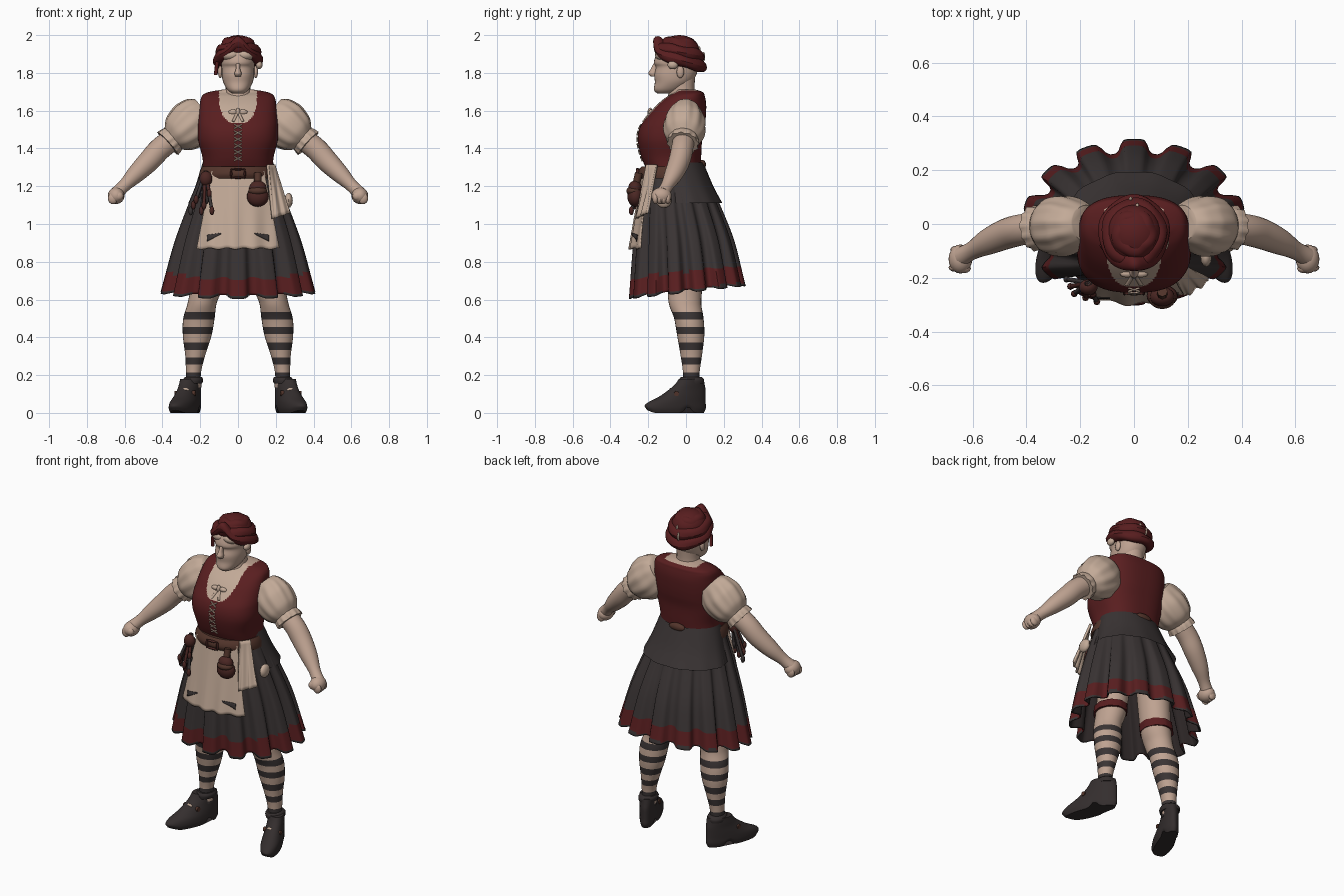
import bpy, bmesh, math
from math import sin, cos, pi, exp
from mathutils import Vector, Matrix

if "Cube" in bpy.data.objects:
    bpy.data.objects.remove(bpy.data.objects["Cube"])


def material(name, *rgb):
    m = bpy.data.materials.new(name)
    m.use_nodes = True
    m.diffuse_color = (*rgb, 1)
    m.node_tree.nodes["Principled BSDF"].inputs["Base Color"].default_value = (*rgb, 1)
    return m


SKIN = material("skin", .52, .365, .285)
LINEN = material("linen", .54, .40, .31)
RED = material("dark red cloth", .10, .013, .014)
DARK = material("charcoal cloth", .042, .034, .034)
LINING = material("dark lining", .024, .018, .018)
SHOE = material("shoe leather", .034, .027, .027)
BROWN = material("brown leather", .085, .035, .024)
MAROON = material("maroon leather", .07, .02, .017)


def finish(name, bm, mats, rule=None, thick=0):
    bmesh.ops.recalc_face_normals(bm, faces=bm.faces)
    if rule:
        for f in bm.faces:
            f.material_index = rule(f.calc_center_median())
    me = bpy.data.meshes.new(name)
    bm.to_mesh(me)
    bm.free()
    for m in mats:
        me.materials.append(m)
    me.shade_smooth()
    me.set_sharp_from_angle(angle=math.radians(50))
    ob = bpy.data.objects.new(name, me)
    bpy.context.collection.objects.link(ob)
    if thick:
        ob.modifiers.new("thickness", "SOLIDIFY").thickness = thick
    return ob


def surface(name, f, nu, nv, mats, rule=None, closed=True, caps=False, thick=0):
    """Grid of points f(u, v); u wraps round when closed."""
    bm = bmesh.new()
    du = nu if closed else nu - 1
    g = [[bm.verts.new(f(i / du, j / (nv - 1))) for i in range(nu)] for j in range(nv)]
    for j in range(nv - 1):
        for i in range(du):
            k = (i + 1) % nu
            bm.faces.new((g[j][i], g[j][k], g[j + 1][k], g[j + 1][i]))
    if caps:
        bm.faces.new(g[0])
        bm.faces.new(g[-1])
    return finish(name, bm, mats, rule, thick)


def spline(rows, t):
    t = min(max(t, 0), 1) * (len(rows) - 1)
    i = min(int(t), len(rows) - 2)
    t -= i
    a, b, c, d = (rows[min(max(k, 0), len(rows) - 1)] for k in range(i - 1, i + 3))
    return [q + .5 * t * (r - p + t * (2 * p - 5 * q + 4 * r - s + t * (3 * (q - r) + s - p)))
            for p, q, r, s in zip(a, b, c, d)]


def loft(name, rows, mats, nu=24, nv=20, rule=None, warp=None, flat=True, caps=True, square=1):
    """Rows are (x, y, z, radius, depth radius); flat keeps the rings level."""
    def f(u, v):
        x, y, z, rx, ry = spline(rows, v)
        a = 2 * pi * u
        ca, sa = (math.copysign(abs(k) ** square, k) for k in (cos(a), sin(a)))
        c = Vector((x, y, z))
        U, V = Vector((1, 0, 0)), Vector((0, 1, 0))
        if not flat:
            t = (Vector(spline(rows, v + .01)[:3]) - Vector(spline(rows, v - .01)[:3])).normalized()
            U = V.cross(t).normalized()
            V = t.cross(U)
        k = warp(a, v) if warp else 1
        return c + (U * rx * ca + V * ry * sa) * k
    return surface(name, f, nu, nv, mats, rule, caps=caps)


def ball(name, loc, size, mat, n=20):
    bm = bmesh.new()
    bmesh.ops.create_uvsphere(bm, u_segments=n, v_segments=n // 2 + 2, radius=1,
                              matrix=Matrix.Translation(loc) @ Matrix.Diagonal((*size, 1)))
    return finish(name, bm, [mat])


def rod(name, a, b, r, mat):
    return loft(name, [(*a, r, r), (*b, r, r)], [mat], 8, 3, flat=False)


def ring(z, hx, front, back):
    return (0, (front + back) / 2, z, hx, (back - front) / 2)


# Bodice with scooped neckline
bodice = [ring(1.27, .185, -.20, .075), ring(1.35, .188, -.235, .08), ring(1.44, .21, -.255, .085),
          ring(1.51, .213, -.245, .098), ring(1.57, .21, -.205, .105), ring(1.63, .203, -.155, .107),
          ring(1.675, .192, -.10, .10), ring(1.697, .16, -.06, .09), ring(1.712, .08, -.05, .05)]


def neckline(c):
    if c.z > 1.704 and abs(c.x) < .11:
        return 1
    scoop = 1.535 + .1 * (abs(c.x) / .1) ** 4
    return 2 if c.y < 0 and abs(c.x) < .1 and c.z > scoop else 0


loft("bodice", bodice, [RED, SKIN, LINEN], 180, 140, neckline, square=.78)


def chest(z):
    row = min((spline(bodice, i / 60) for i in range(61)), key=lambda r: abs(r[2] - z))
    return row[1] - row[4]


# Lacing and bow
for i in range(6):
    z = 1.335 + i * .034
    for s in (1, -1):
        rod("bodice_lace", (-.02 * s, chest(z) - .004, z), (.02 * s, chest(z + .022) - .004, z + .022), .004, LINEN)
for s in (1, -1):
    ball("bow_loop", (.026 * s, -.185, 1.592), (.026, .014, .014), LINEN, 12)
    rod("bow_tail", (.005 * s, -.19, 1.585), (.026 * s, -.225, 1.54), .008, LINEN)
ball("bow_knot", (0, -.19, 1.592), (.012, .014, .024), LINEN, 10)

# Neck and head
loft("neck", [ring(1.66, .085, -.10, .06), ring(1.71, .066, -.09, .045), ring(1.79, .066, -.09, .05)], [SKIN])
loft("head", [ring(1.69, .03, -.15, -.08), ring(1.71, .056, -.17, -.02), ring(1.75, .078, -.165, .03),
              ring(1.79, .086, -.168, .055), ring(1.83, .087, -.16, .065), ring(1.86, .09, -.17, .07),
              ring(1.93, .08, -.14, .06), ring(1.965, .03, -.08, .0)], [SKIN], 32, 32, square=.92)
loft("nose", [ring(1.78, .014, -.185, -.15), ring(1.797, .019, -.2, -.15), ring(1.82, .012, -.187, -.15),
              ring(1.85, .01, -.172, -.15)], [SKIN], 16, 12)
for s in (1, -1):
    ball("ear", (.094 * s, -.03, 1.805), (.012, .02, .033), SKIN, 12)
    ball("hair_lock", (.036 * s, -.113, 1.895), (.055, .052, .034), LINEN, 16)

# Head scarf made of wrapped rolls
ball("scarf_crown", (0, -.036, 1.917), (.1, .108, .083), RED, 28)
for n, (R, z, r, tilt) in enumerate([(.099, 1.868, .034, .27), (.086, 1.91, .036, .17), (.052, 1.952, .035, .06)]):
    def roll(u, v):
        a, b = 2 * pi * u, 2 * pi * v
        q = r * (1 + .08 * sin(5 * a + 2 * b + n))
        x, y = (R + q * cos(b)) * cos(a), (R * 1.1 + q * cos(b)) * sin(a)
        arch = .06 * exp(-(x / .05) ** 2) if y < 0 and n == 0 else 0
        return Vector((x, y - .034, z + q * sin(b) - tilt * y + arch))
    surface("scarf_roll", roll, 56, 14, [RED])
ball("scarf_knot", (.112, -.07, 1.842), (.018, .028, .022), LINEN, 12)
rod("scarf_tail", (-.11, -.09, 1.86), (-.118, -.08, 1.79), .01, RED)
for x, z, h in ((-.012, 1.885, .026), (.012, 1.925, .016)):
    ball("scarf_gap_hair", (x, .092 - (z - 1.885) * .6, z), (.007, .01, h), LINEN, 10)

# Pleated skirt with a red hem band and dark inside
skirt = [ring(1.31, .183, -.212, .08), ring(1.2, .222, -.235, .13), ring(1.1, .258, -.248, .172),
         ring(.9, .322, -.264, .24), ring(.645, .38, -.276, .29)]


def pleat(u, v):
    x, y, z, rx, ry = spline(skirt, v)
    a = 2 * pi * u
    wave = math.tanh(2.2 * (cos(14 * a + pi) + .35))
    k = 1 + (.005 + .09 * v ** 1.3) * wave
    p = Vector((x + rx * k * cos(a), y + ry * k * sin(a), z))
    p.z += v ** 3 * (.11 * p.y - .008 * wave)
    return p


def hem(c):
    h = c.z - .11 * c.y
    return 1 if .656 < h < .748 else 0


cloth = surface("skirt", pleat, 196, 50, [DARK, RED, LINING, LINING], hem, thick=.008)
cloth.modifiers["thickness"].material_offset = 2
loft("skirt_overlay", [ring(1.325, .187, -.19, .092), ring(1.2, .226, -.19, .146), ring(1.11, .262, -.19, .195)],
     [DARK], 48, 12, caps=False, warp=lambda a, v: 1 + .015 * v * sin(11 * a))
ball("back_waist_patch", (0, .086, 1.315), (.055, .02, .024), BROWN, 14)

# Apron with torn holes
def apron_point(x, z):
    v = (1.28 - z) / .41
    return Vector((x, -.232 - .068 * v + 1.25 * x * x + .006 * v * sin(x * 55), z))


surface("apron", lambda u, v: apron_point((2 * u - 1) * (.14 + .08 * v),
        1.28 - .41 * v - .004 * v * sin(u * 30)), 40, 24, [LINEN], closed=False, thick=.008)
for s in (1, -1):
    def tear(u, v):
        x = (.09 + .075 * u) * s
        p = apron_point(x, .95 - .025 * u + (v - .5) * .034 * (.2 + .8 * u))
        return p + Vector((0, -.006, 0))
    surface("apron_tear", tear, 8, 4, [DARK], closed=False, thick=.004)

# Hanging cloth and side patch
surface("hanging_cloth", lambda u, v: Vector((.162 + .025 * v + (.035 + .055 * v) * u,
        -.212 - .06 * v + .055 * u + .007 * v * sin(u * 14 + v), 1.315 - .285 * v + .03 * u * v)),
        24, 14, [LINEN], closed=False, thick=.014)
ball("skirt_patch", (.268, -.118, 1.125), (.022, .042, .04), LINEN, 12)

# Belt, buckle, pouch
loft("belt", [ring(1.24, .208, -.246, .09), ring(1.262, .206, -.256, .09), ring(1.285, .2, -.25, .085),
              ring(1.305, .19, -.235, .08)], [BROWN], 48, 10)
for x, z, w, h in [(0, 1.29, .04, .006), (0, 1.245, .04, .006), (-.036, 1.267, .006, .028), (.036, 1.267, .006, .028)]:
    ball("buckle_bar", (x, -.256, z), (w, .01, h), MAROON, 10)
ball("pouch", (.105, -.268, 1.145), (.058, .042, .054), MAROON)
ball("pouch_neck", (.105, -.27, 1.19), (.046, .036, .04), MAROON)
ball("pouch_flap", (.105, -.276, 1.175), (.05, .04, .026), BROWN)
rod("pouch_strap", (.105, -.25, 1.27), (.105, -.27, 1.18), .02, BROWN)

# Bundle of hanging herbs
for i in range(9):
    x = -.25 + .014 * i
    tip = (x, -.205 - .022 * (i % 3) - .005 * i, 1.07 + .03 * (i * 5 % 4))
    rod("herb_stem", (-.165 - .004 * (i % 3), -.22, 1.28), tip, .009, MAROON if i % 2 else DARK)
    ball("herb_tip", tip, (.013, .013, .024), MAROON if i % 3 else DARK, 8)
ball("herb_knot", (-.17, -.235, 1.24), (.035, .03, .04), MAROON, 14)


def stripes(c):
    return 1 if c.z < .535 and ((.535 - c.z) / .08) % 1 < .5 else 0


for s, side in ((1, "left"), (-1, "right")):
    def rows(*data):
        return [(x * s, y, z, a, b) for x, y, z, a, b in data]

    # Puffed sleeve with frilled cuff
    loft(side + "_sleeve", rows((.175, 0, 1.595, .085, .07), (.205, -.002, 1.57, .115, .09), (.25, -.006, 1.527, .127, .11),
         (.31, -.01, 1.478, .108, .104), (.345, -.012, 1.45, .07, .075)), [LINEN], 64, 22, flat=False,
         warp=lambda a, v: 1 + .03 * sin(11 * a) * sin(pi * v))
    loft(side + "_cuff", rows((.338, -.012, 1.456, .07, .074), (.352, -.014, 1.444, .076, .08),
         (.372, -.017, 1.426, .078, .082)), [LINEN], 48, 8, flat=False,
         warp=lambda a, v: 1 + .06 * v * sin(12 * a))
    # Bare arm and fist
    loft(side + "_arm", rows((.33, -.01, 1.46, .058, .058), (.41, -.02, 1.40, .06, .058), (.47, -.035, 1.335, .058, .057),
         (.54, -.065, 1.265, .048, .049), (.60, -.098, 1.205, .034, .034), (.64, -.12, 1.165, .036, .036)),
         [SKIN], 24, 24, flat=False)
    ball(side + "_fist", (.645 * s, -.13, 1.15), (.044, .054, .044), SKIN)
    for i in range(4):
        ball(side + "_finger", ((.662 - .002 * i) * s, -.162 + .022 * i, 1.135), (.027, .016, .03), SKIN, 12)
    ball(side + "_thumb", (.632 * s, -.165, 1.148), (.026, .018, .024), SKIN, 12)

    # Leg with striped stocking and knee frill
    loft(side + "_leg", rows((.14, 0, .92, .09, .10), (.165, -.005, .68, .085, .092), (.19, -.005, .58, .077, .086),
         (.207, .015, .50, .083, .078), (.216, .025, .41, .076, .072), (.227, .028, .30, .052, .056),
         (.236, .028, .21, .04, .044), (.236, .028, .12, .04, .046)), [SKIN, DARK], 28, 156, stripes)
    loft(side + "_knicker_hem", rows((.165, -.005, .71, .092, .10), (.172, -.005, .665, .093, .101)),
         [RED], 28, 6, warp=lambda a, v: 1 + .03 * sin(10 * a))

    # Shoe turned outward, with arch and heel
    sole = [(0, -.055, 0, .055, .15), (0, -.057, .025, .062, .162), (0, -.048, .055, .062, .152), (0, -.02, .085, .058, .124),
            (0, .005, .12, .053, .099), (0, .02, .15, .052, .079), (0, .028, .18, .05, .066)]

    def shoe(u, v):
        x, y, z, rx, ry = spline(sole, v)
        a = 2 * pi * u
        p = Vector((rx * cos(a) * (1 + .08 * sin(-a)), y + ry * sin(a), z))
        low = max(0, 1 - z / .06)
        p.z += low * (.034 * exp(-((p.y - .01) / .022) ** 2) + .4 * max(0, -.17 - p.y))
        p.x = s * (.248 - .36 * (p.y - .03)) + p.x
        return p
    surface(side + "_shoe", shoe, 48, 28, [SHOE], caps=True)
    loft(side + "_shoe_collar", rows((.24, .03, .155, .05, .064), (.238, .03, .175, .054, .066),
         (.236, .028, .19, .045, .055)), [SHOE], 24, 8)
    rod(side + "_shoe_strap", (.225 * s, -.065, .104), (.335 * s, -.05, .102), .014, BROWN)
    ball(side + "_shoe_buckle", (.278 * s, -.081, .12), (.02, .008, .012), LINEN, 10)
